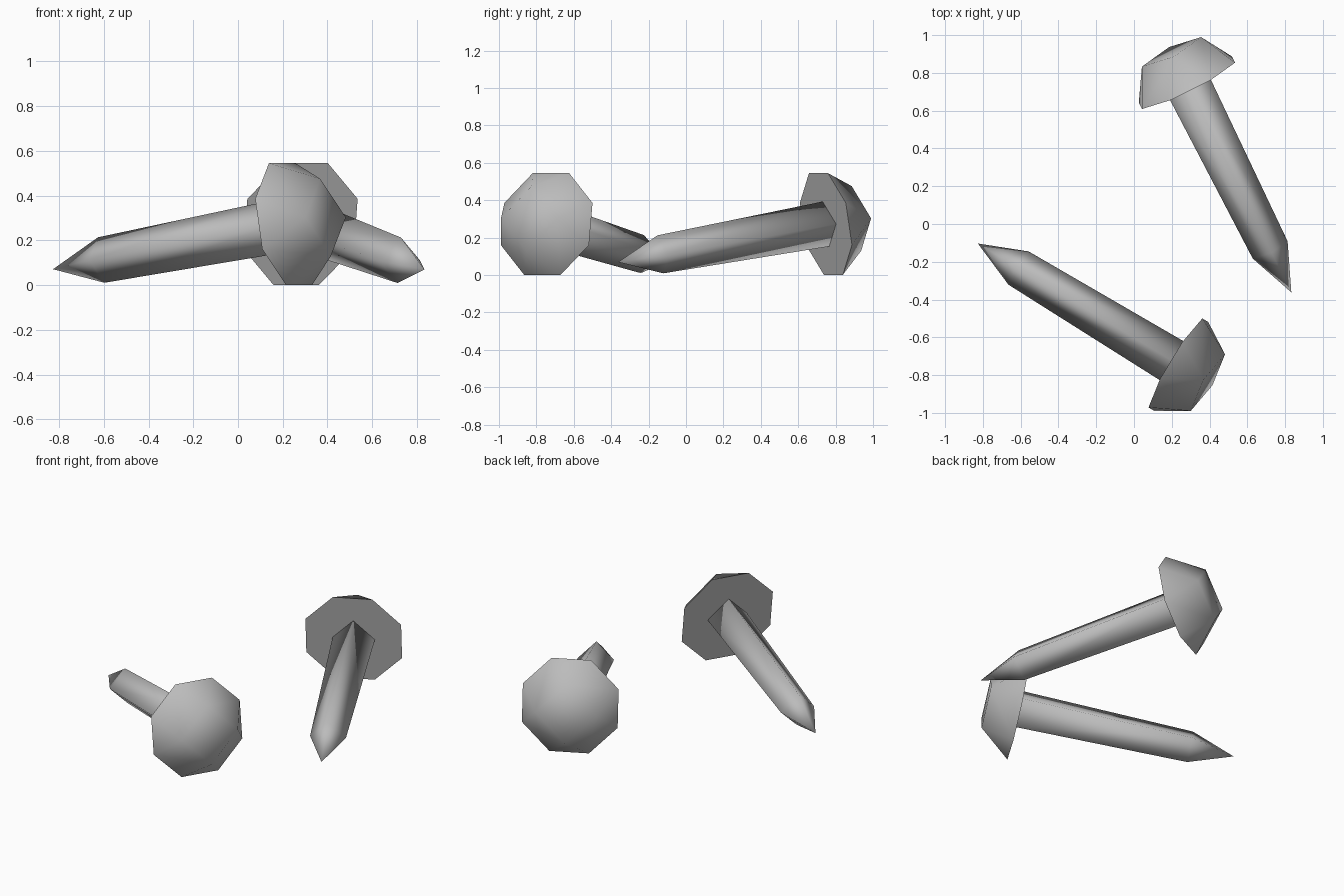
import bpy, bmesh
from math import cos, sin, radians
from mathutils import Vector

cube = bpy.data.objects.get("Cube")
if cube:
    bpy.data.objects.remove(cube)

steel = bpy.data.materials.new("grey steel")
steel.use_nodes = True
grey = (0.5, 0.5, 0.5, 1)
steel.diffuse_color = grey
steel.node_tree.nodes["Principled BSDF"].inputs["Base Color"].default_value = grey

RIM_RADIUS, CAP_RADIUS, CAP_HEIGHT = 0.298, 0.175, 0.185
LENGTH, TIP_LENGTH = 1.257, 0.255
SHAFT_RADIUS, SHOULDER_RADIUS = 0.122, 0.103


def ring(bm, sides, radius, z, start=0):
    angles = [radians(start + 360 * i / sides) for i in range(sides)]
    return [bm.verts.new((radius * cos(a), radius * sin(a), z)) for a in angles]


def finish(bm, name, position, rotation):
    bmesh.ops.recalc_face_normals(bm, faces=bm.faces)
    mesh = bpy.data.meshes.new(name)
    bm.to_mesh(mesh)
    bm.free()
    mesh.materials.append(steel)
    obj = bpy.data.objects.new(name, mesh)
    bpy.context.collection.objects.link(obj)
    obj.location = position
    obj.rotation_euler = rotation.to_euler()
    bpy.ops.object.select_all(action='DESELECT')
    obj.select_set(True)
    bpy.context.view_layer.objects.active = obj
    bpy.ops.object.shade_smooth_by_angle(angle=radians(100))


def build_head():
    # Eight-sided rim narrowing to a four-sided flat cap
    bm = bmesh.new()
    rim = ring(bm, 8, RIM_RADIUS, 0, 22.5)
    cap = ring(bm, 4, CAP_RADIUS, CAP_HEIGHT)
    bm.faces.new(rim[::-1])
    bm.faces.new(cap)
    for k in range(4):
        bm.faces.new((rim[2 * k - 1], rim[2 * k], cap[k]))
        bm.faces.new((rim[2 * k], rim[2 * k + 1], cap[(k + 1) % 4], cap[k]))
    return bm


def build_shaft():
    # Four-sided tapering shaft with a long pointed tip
    bm = bmesh.new()
    top = ring(bm, 4, SHAFT_RADIUS, 0.02)
    shoulder = ring(bm, 4, SHOULDER_RADIUS, TIP_LENGTH - LENGTH)
    tip = bm.verts.new((0, 0, -LENGTH))
    bm.faces.new(top)
    for i in range(4):
        j = (i + 1) % 4
        bm.faces.new((top[i], shoulder[i], shoulder[j], top[j]))
        bm.faces.new((shoulder[i], tip, shoulder[j]))
    return bm


# Two nails lying on the ground, each given by its tip and head base
nails = {
    "front": ((-0.832, -0.1, 0.07), (0.235, -0.745, 0.273)),
    "back": ((0.832, -0.36, 0.07), (0.28, 0.748, 0.273)),
}
for side, (tip, base) in nails.items():
    axis = Vector(base) - Vector(tip)
    rotation = axis.to_track_quat('Z', 'Y')
    finish(build_head(), side + "_nail_head", base, rotation)
    finish(build_shaft(), side + "_nail_shaft", base, rotation)
